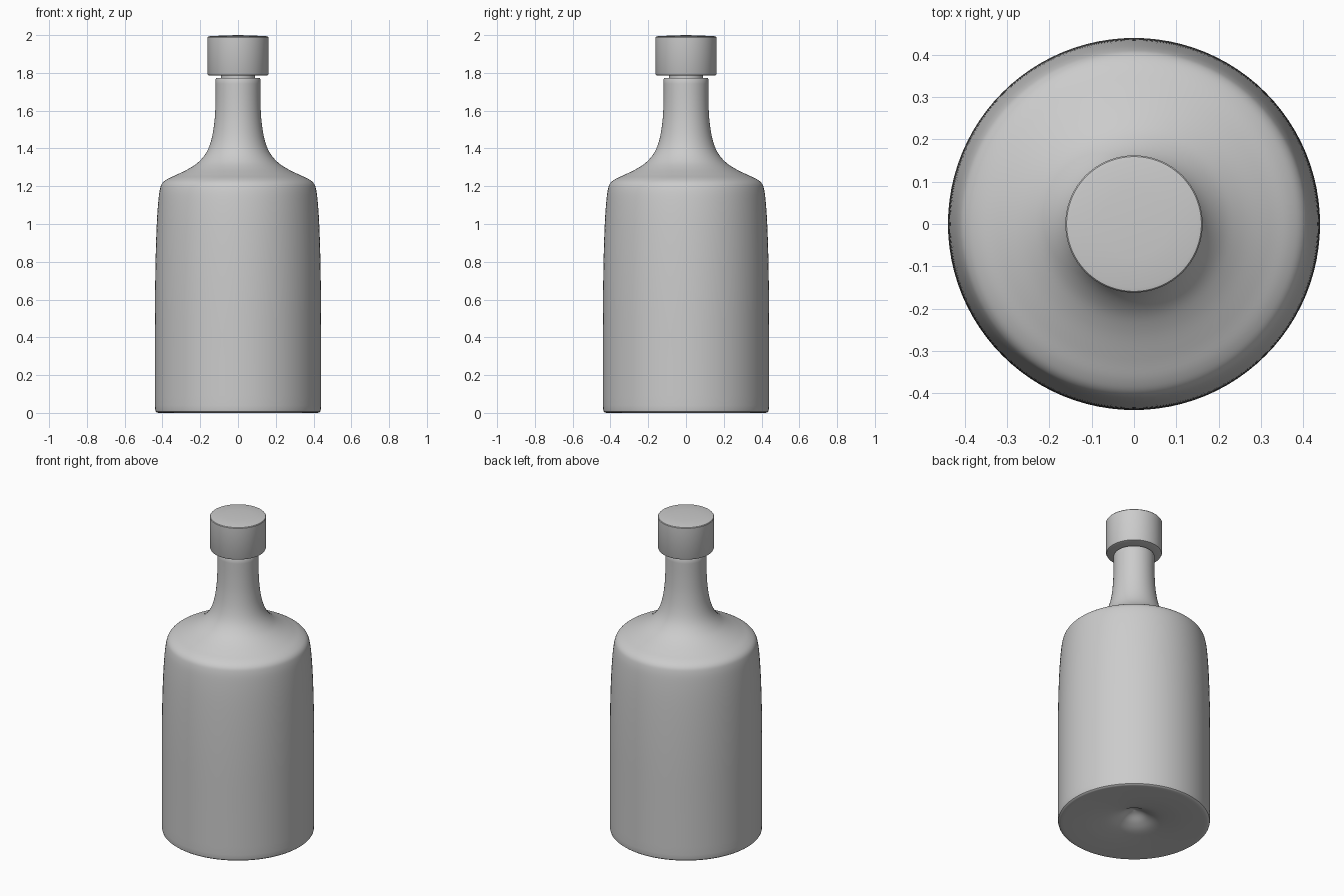
import bpy, bmesh, math
from mathutils import Vector

if "Cube" in bpy.data.objects:
    bpy.data.objects.remove(bpy.data.objects["Cube"])

SIDES = 96


def smooth_curve(pts, steps=5):
    """Catmull-Rom curve through (radius, height) points."""
    p = [Vector(q) for q in pts]
    p = [2 * p[0] - p[1]] + p + [2 * p[-1] - p[-2]]
    out = []
    for a, b, c, d in zip(p, p[1:], p[2:], p[3:]):
        for i in range(steps):
            t = i / steps
            out.append(0.5 * (2 * b + (c - a) * t + (2 * a - 5 * b + 4 * c - d) * t * t
                              + (3 * b - a - 3 * c + d) * t ** 3))
    out.append(p[-2])
    return [(max(v.x, 0.0), v.y) for v in out]


def lathe(name, profile):
    """Spin a (radius, height) profile around the z axis."""
    bm = bmesh.new()
    verts = [bm.verts.new((r, 0, z)) for r, z in profile]
    edges = [bm.edges.new(e) for e in zip(verts, verts[1:])]
    bmesh.ops.spin(bm, geom=verts + edges, cent=(0, 0, 0), axis=(0, 0, 1),
                   angle=math.tau, steps=SIDES, use_duplicate=False)
    bmesh.ops.remove_doubles(bm, verts=bm.verts, dist=0.0001)
    bmesh.ops.recalc_face_normals(bm, faces=bm.faces)
    mesh = bpy.data.meshes.new(name)
    bm.to_mesh(mesh)
    bm.free()
    obj = bpy.data.objects.new(name, mesh)
    bpy.context.collection.objects.link(obj)
    bpy.context.view_layer.objects.active = obj
    obj.select_set(True)
    bpy.ops.object.shade_smooth_by_angle(angle=math.radians(35))
    obj.select_set(False)
    return obj


# Bottle: dimpled base, straight wall, shoulder, neck and open mouth
base = smooth_curve([(0, 0.088), (0.04, 0.074), (0.09, 0.045), (0.15, 0.023),
                     (0.25, 0.009), (0.34, 0.003), (0.42, 0.0)])
heel = [(0.430, 0.002), (0.436, 0.007), (0.438, 0.016)]
wall = smooth_curve([(0.439, 0.04), (0.439, 0.3), (0.439, 0.6), (0.436, 0.82),
                     (0.430, 1.0), (0.422, 1.12), (0.413, 1.185), (0.400, 1.217),
                     (0.370, 1.240), (0.320, 1.263), (0.255, 1.296), (0.205, 1.332),
                     (0.165, 1.383), (0.140, 1.450), (0.125, 1.540), (0.119, 1.64),
                     (0.118, 1.768)])
lip = [(0.115, 1.773), (0.092, 1.773), (0.092, 1.60), (0, 1.60)]
lathe("bottle", base + heel + wall + lip)

# Stopper: plug inside the neck and a wide cap with softened rims
lathe("stopper", [(0, 1.61), (0.088, 1.61), (0.09, 1.785), (0.150, 1.785),
                  (0.158, 1.788), (0.162, 1.796), (0.162, 1.988), (0.159, 1.992),
                  (0.150, 1.994), (0.08, 1.998), (0, 2.0)])
